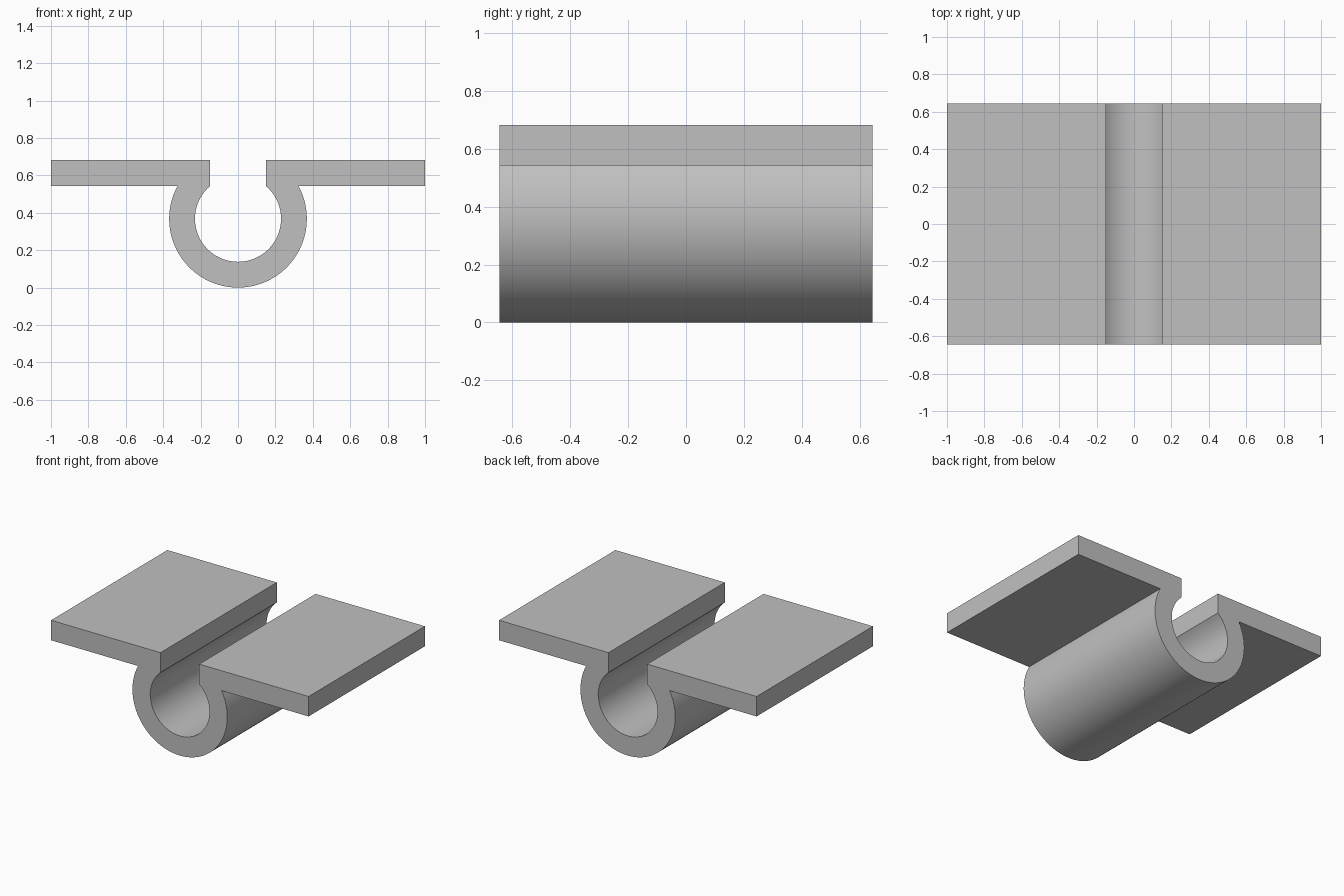
import bpy, bmesh
from math import sin, cos, asin, pi, radians

cube = bpy.data.objects.get("Cube")
if cube:
    bpy.data.objects.remove(cube, do_unlink=True)

HALF_DEPTH = 0.645
CENTRE_Z = 0.368
OUTER, INNER = 0.368, 0.23
PLATE_LOW, PLATE_TOP = 0.542, 0.682
SEGMENTS = 72

grey = bpy.data.materials.new("plain_grey")
grey.use_nodes = True
colour = (0.53, 0.53, 0.53, 1)
grey.diffuse_color = colour
grey.node_tree.nodes["Principled BSDF"].inputs["Base Color"].default_value = colour


def arc(radius):
    """Open arc from the right lip, under the channel, to the left lip."""
    lip = asin((PLATE_LOW - CENTRE_Z) / radius)
    sweep = pi + 2 * lip
    angles = [lip - sweep * i / SEGMENTS for i in range(SEGMENTS + 1)]
    return [(radius * cos(a), CENTRE_Z + radius * sin(a)) for a in angles]


# Cross-section: outer wall, one flange, inner wall, other flange
outer, inner = arc(OUTER), arc(INNER)
slot = inner[0][0]
profile = (outer
           + [(-1, PLATE_LOW), (-1, PLATE_TOP), (-slot, PLATE_TOP)]
           + inner[::-1]
           + [(slot, PLATE_TOP), (1, PLATE_TOP), (1, PLATE_LOW)])

# Extrude the cross-section along the depth
bm = bmesh.new()
face = bm.faces.new([bm.verts.new((x, -HALF_DEPTH, z)) for x, z in profile])
extruded = bmesh.ops.extrude_face_region(bm, geom=[face], use_keep_orig=True)
moved = [v for v in extruded["geom"] if isinstance(v, bmesh.types.BMVert)]
bmesh.ops.translate(bm, verts=moved, vec=(0, 2 * HALF_DEPTH, 0))
bmesh.ops.recalc_face_normals(bm, faces=bm.faces)

mesh = bpy.data.meshes.new("flanged_channel")
bm.to_mesh(mesh)
bm.free()
mesh.materials.append(grey)
channel = bpy.data.objects.new("flanged_channel", mesh)
bpy.context.collection.objects.link(channel)

# Smooth the round walls and keep the corners sharp
bpy.ops.object.select_all(action="DESELECT")
channel.select_set(True)
bpy.context.view_layer.objects.active = channel
bpy.ops.object.shade_smooth_by_angle(angle=radians(25))
